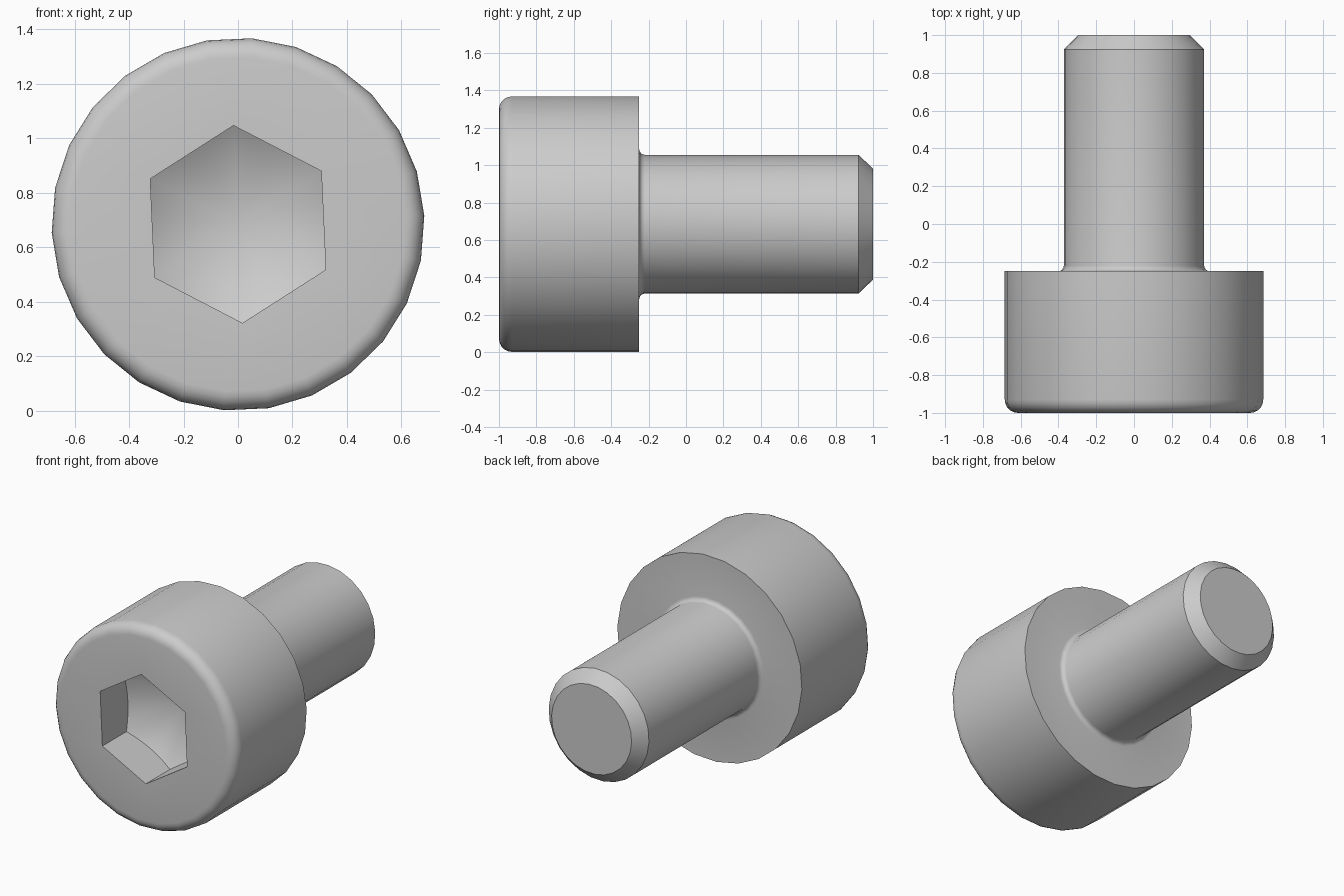
import bpy
import bmesh
from math import radians, sin, cos, tan, pi

cube = bpy.data.objects.get("Cube")
if cube:
    bpy.data.objects.remove(cube, do_unlink=True)

SIDES = 26
TWIST = radians(2.6)
HEAD_R, SHANK_R, TIP_R = 0.685, 0.372, 0.297
SEAT_Y, CHAMFER_Y = -0.25, 0.923
BEVEL, FILLET = 0.07, 0.03
HEX_R, SOCKET_DEPTH = 0.363, 0.255
CENTRE_Z = HEAD_R * cos(pi / SIDES / 3)


def arc(r, y, radius, start, end, steps):
    """Profile points (radius, y) along a circular arc."""
    angles = [radians(start + (end - start) * i / steps) for i in range(steps + 1)]
    return [(r + radius * cos(a), y + radius * sin(a)) for a in angles]


def add_ring(bm, points):
    """Vertices from (radius, angle, y) around the screw axis."""
    return [bm.verts.new((r * cos(a), y, CENTRE_Z + r * sin(a))) for r, a, y in points]


def join_rings(bm, first, second):
    n = len(first)
    for i in range(n):
        j = (i + 1) % n
        bm.faces.new((first[i], first[j], second[j], second[i]))


def ring_edges(bm, ring):
    return [bm.edges.get((v, ring[i - 1])) for i, v in enumerate(ring)]


bm = bmesh.new()

# Head and shank: one turned profile, from the rounded front rim to the tip
profile = arc(HEAD_R - BEVEL, -1 + BEVEL, BEVEL, -90, 0, 5)
profile += [(HEAD_R, SEAT_Y)]
profile += arc(SHANK_R + FILLET, SEAT_Y + FILLET, FILLET, 270, 180, 4)
profile += [(SHANK_R, CHAMFER_Y), (TIP_R, 1)]
turns = [TWIST + 2 * pi * i / SIDES for i in range(SIDES)]
rings = [add_ring(bm, [(r, a, y) for a in turns]) for r, y in profile]
for first, second in zip(rings, rings[1:]):
    join_rings(bm, first, second)
bm.faces.new(rings[-1])

# Hex socket: straight walls that meet a drilled conical floor
STEPS = 6
mouth, floor = [], []
for i in range(6 * STEPS):
    local = (i % STEPS) / STEPS * pi / 3 - pi / 6
    r = HEX_R * cos(pi / 6) / cos(local)
    a = TWIST + pi / 3 + local + (i // STEPS) * pi / 3
    mouth.append((r, a, -1))
    floor.append((r, a, -1 + SOCKET_DEPTH + (HEX_R - r) * tan(pi / 6)))
mouth, floor = add_ring(bm, mouth), add_ring(bm, floor)
join_rings(bm, mouth, floor)
apex = bm.verts.new((0, -1 + SOCKET_DEPTH + HEX_R * tan(pi / 6), CENTRE_Z))
for i, v in enumerate(floor):
    bm.faces.new((floor[i - 1], v, apex))

# Flat front of the head, between the rim and the socket mouth
bmesh.ops.triangle_fill(bm, use_beauty=True, normal=(0, -1, 0),
                        edges=ring_edges(bm, rings[0]) + ring_edges(bm, mouth))
bmesh.ops.recalc_face_normals(bm, faces=bm.faces)

mesh = bpy.data.meshes.new("socket_screw")
bm.to_mesh(mesh)
bm.free()
screw = bpy.data.objects.new("socket_screw", mesh)
bpy.context.collection.objects.link(screw)

# Plain grey metal
grey = bpy.data.materials.new("grey_metal")
grey.use_nodes = True
grey.diffuse_color = (0.6, 0.6, 0.6, 1)
grey.node_tree.nodes["Principled BSDF"].inputs["Base Color"].default_value = (0.6, 0.6, 0.6, 1)
mesh.materials.append(grey)

bpy.ops.object.select_all(action='DESELECT')
screw.select_set(True)
bpy.context.view_layer.objects.active = screw
bpy.ops.object.shade_smooth_by_angle(angle=radians(30))
